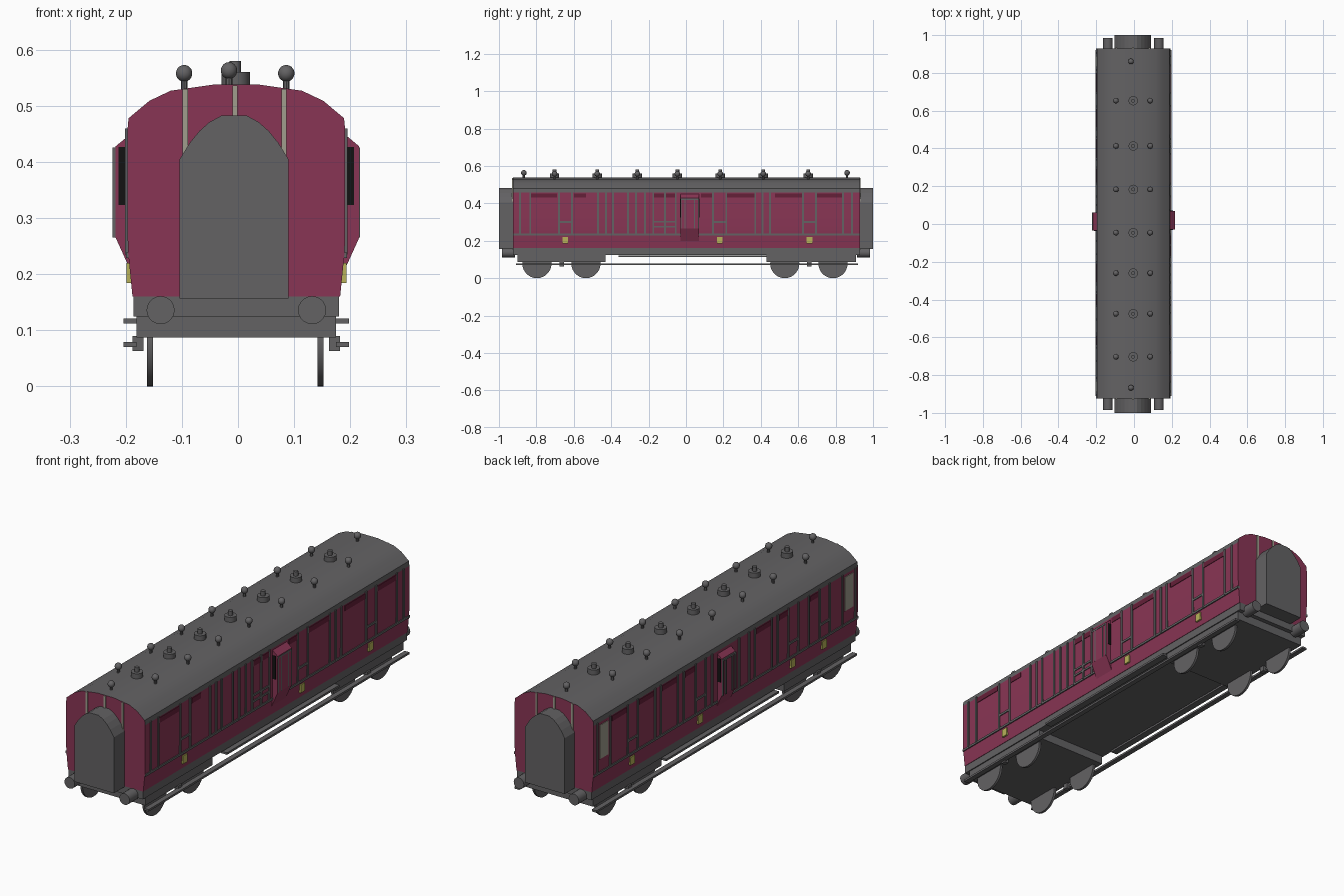
import bpy, bmesh, math
from mathutils import Matrix, Vector

if "Cube" in bpy.data.objects:
    bpy.data.objects.remove(bpy.data.objects["Cube"])

CX = -0.003      # centre line of the coach


def material(name, rgb):
    m = bpy.data.materials.new(name)
    m.diffuse_color = (*rgb, 1)
    m.use_nodes = True
    m.node_tree.nodes["Principled BSDF"].inputs["Base Color"].default_value = m.diffuse_color
    return m


GREY = material("dark grey", (0.125, 0.122, 0.126))
RED = material("crimson", (0.25, 0.036, 0.09))
DARK = material("deep crimson", (0.13, 0.014, 0.04))
CREAM = material("cream grey", (0.35, 0.34, 0.27))
BRASS = material("brass yellow", (0.48, 0.45, 0.10))
BLACK = material("black", (0.006, 0.006, 0.006))


def finish(bm, name, *mats, smooth=None):
    bmesh.ops.recalc_face_normals(bm, faces=bm.faces)
    me = bpy.data.meshes.new(name)
    bm.to_mesh(me)
    bm.free()
    for m in mats:
        me.materials.append(m)
    ob = bpy.data.objects.new(name, me)
    bpy.context.collection.objects.link(ob)
    if smooth:
        bpy.ops.object.select_all(action='DESELECT')
        ob.select_set(True)
        bpy.context.view_layer.objects.active = ob
        bpy.ops.object.shade_smooth_by_angle(angle=math.radians(smooth))
    return ob


def add_prism(bm, pts, y0, y1):
    """Closed x-z outline swept from y0 to y1."""
    a = [bm.verts.new((x, y0, z)) for x, z in pts]
    b = [bm.verts.new((x, y1, z)) for x, z in pts]
    n = len(pts)
    bm.faces.new(a)
    bm.faces.new(b[::-1])
    for i in range(n):
        bm.faces.new((a[i], b[i], b[(i + 1) % n], a[(i + 1) % n]))


def boxes(name, mat, items):
    """Boxes given as (x0, x1, y0, y1, z0, z1)."""
    bm = bmesh.new()
    for x0, x1, y0, y1, z0, z1 in items:
        add_prism(bm, [(x0, z0), (x1, z0), (x1, z1), (x0, z1)], y0, y1)
    return finish(bm, name, mat)


def add_cylinder(bm, c, r, h, axis='Z', seg=16):
    rot = {'X': Matrix.Rotation(math.pi / 2, 4, 'Y'), 'Y': Matrix.Rotation(math.pi / 2, 4, 'X'),
           'Z': Matrix()}[axis]
    bmesh.ops.create_cone(bm, cap_ends=True, segments=seg, radius1=r, radius2=r, depth=h,
                          matrix=Matrix.Translation(Vector(c)) @ rot)


def mirrored(half):
    """Right half outline to full outline about the centre line."""
    return [(CX + x, z) for x, z in half] + [(CX - x, z) for x, z in reversed(half)]


# Body shell: crimson sides and ends, grey roof above the cantrail
bm = bmesh.new()
add_prism(bm, mirrored([(0.185, 0.16), (0.189, 0.20), (0.193, 0.24), (0.194, 0.28), (0.194, 0.457),
                        (0.192, 0.478), (0.155, 0.509), (0.117, 0.527), (0.04, 0.538)]), -0.925, 0.93)
bm.normal_update()
for f in bm.faces:
    f.material_index = int(len(f.verts) == 4 and f.calc_center_median().z > 0.457)
finish(bm, "coach_body", RED, GREY, smooth=25)

# Gangways with arched top
bm = bmesh.new()
arch = [(0.097, 0.157), (0.097, 0.405), (0.079, 0.434), (0.062, 0.455), (0.044, 0.471), (0.022, 0.483)]
pts = [(x - 0.004, z) for x, z in mirrored(arch)]
add_prism(bm, pts, -1.0, -0.92)
add_prism(bm, pts, 0.925, 1.0)
finish(bm, "end_gangways", GREY)

# Cream strips on the ends
ends = [(-0.929, -0.924), (0.929, 0.934)]
boxes("end_strips", CREAM, [(x - 0.0045, x + 0.0045, a, b, 0.16, top) for a, b in ends
                            for x, top in ((-0.094, 0.53), (-0.005, 0.536), (0.082, 0.53))])

# Underframe, bogie blocks and footboards
boxes("underframe", GREY, [(CX - 0.183, CX + 0.183, -0.925, 0.93, 0.125, 0.164)])
boxes("bogie_frames", GREY, [(CX - 0.178, CX + 0.178, a, b, 0.087, 0.126)
                             for a, b in ((-0.90, -0.43), (0.43, 0.91))])


def side_box(s, x0, x1, *rest):
    return (*sorted((CX + s * x0, CX + s * x1)), *rest)


boards = []
for s in (-1, 1):
    boards.append(side_box(s, 0.178, 0.201, -0.91, 0.92, 0.070, 0.079))
    boards.append(side_box(s, 0.170, 0.201, -0.36, 0.43, 0.112, 0.121))
    boards += [side_box(s, 0.165, 0.185, y - 0.012, y + 0.012, 0.063, 0.09)
               for y in (-0.665, 0.66)]
boxes("footboards", GREY, boards)

# Wheels and buffers
bm = bmesh.new()
for y in (-0.797, -0.535, 0.528, 0.786):
    for s in (-1, 1):
        add_cylinder(bm, (CX - 0.002 + s * 0.152, y, 0.078), 0.078, 0.011, 'X', 28)
finish(bm, "wheels", GREY, smooth=30)
bm = bmesh.new()
for y in (-0.95, 0.95):
    for s in (-1, 1):
        add_cylinder(bm, (CX + s * 0.135, y, 0.136), 0.025, 0.07, 'Y', 20)
finish(bm, "buffers", GREY, smooth=30)

# Roof lamps on stalks and central ventilators
rows = (-0.703, -0.475, -0.26, -0.046, 0.183, 0.413, 0.653)
lamps = [(CX - 0.002 + s * 0.091, y, 0.558) for y in rows for s in (-1, 1)]
lamps += [(-0.016, -0.867, 0.563), (-0.016, 0.861, 0.563)]
bm = bmesh.new()
for x, y, z in lamps:
    bmesh.ops.create_uvsphere(bm, u_segments=14, v_segments=9, radius=0.015,
                              matrix=Matrix.Translation((x, y, z)))
    add_cylinder(bm, (x, y, z - 0.018), 0.006, 0.036, 'Z', 8)
finish(bm, "roof_lamps", GREY, smooth=35)
bm = bmesh.new()
for y in rows:
    add_cylinder(bm, (-0.004, y, 0.546), 0.025, 0.028, 'Z', 16)
    add_cylinder(bm, (-0.005, y, 0.565), 0.010, 0.030, 'Z', 12)
finish(bm, "roof_ventilators", GREY, smooth=35)

# Side details: y positions per side
SIDES = {
    1: dict(plates=(-0.645, 0.18, 0.66), ducket=(-0.03, 0.07),
            posts=(-0.887, -0.833, -0.47, -0.428, -0.39, -0.31, -0.267, -0.22, -0.175, -0.112, -0.055,
                   0.37, 0.41, 0.45, 0.84, 0.888),
            bars=((-0.833, -0.69), (-0.60, -0.535), (-0.17, -0.06), (0.08, 0.14), (0.22, 0.37),
                  (0.475, 0.62), (0.70, 0.84)),
            sills=((-0.175, -0.055),)),
    -1: dict(plates=(-0.69, -0.47, 0.18, 0.657), ducket=(-0.035, 0.06),
             posts=(-0.905, -0.815, -0.58, -0.36, -0.32, -0.20, -0.16, -0.09, 0.10, 0.30, 0.34, 0.46, 0.50,
                    0.815, 0.905),
             bars=((-0.64, -0.59), (-0.43, -0.37), (-0.31, -0.21), (0.22, 0.29), (0.35, 0.45),
                   (0.51, 0.61), (0.70, 0.80)),
             sills=()),
}
beads, bars, plates, windows, lavatory = [], [], [], [], []
for s, d in SIDES.items():
    # grey beading: waist rail, posts, door frames and sills
    beads.append(side_box(s, 0.185, 0.197, -0.925, 0.93, 0.229, 0.239))
    posts = list(d["posts"]) + [p + o for p in d["plates"] for o in (-0.035, 0.035)]
    beads += [side_box(s, 0.19, 0.198, y - 0.005, y + 0.005, 0.235, 0.46) for y in posts]
    beads += [side_box(s, 0.19, 0.198, p - 0.035, p + 0.035, 0.295, 0.305) for p in d["plates"]]
    for a, b in d["sills"]:
        beads += [side_box(s, 0.19, 0.198, a, b, z, z + 0.009) for z in (0.27, 0.297)]
    # dark vents over the windows, brass plates on the doors
    bars += [side_box(s, 0.19, 0.1965, a, b, 0.43, 0.453) for a, b in d["bars"]]
    plates += [side_box(s, 0.185, 0.196, p - 0.015, p + 0.015, 0.184, 0.22) for p in d["plates"]]

    # lookout bay with black end windows and beaded front
    y0, y1 = d["ducket"]
    bm = bmesh.new()
    add_prism(bm, [(CX + 0.002 + s * x, z) for x, z in
                   ((0.183, 0.19), (0.217, 0.265), (0.217, 0.428), (0.188, 0.452))], y0, y1)
    finish(bm, "lookout_bay_" + ("right" if s > 0 else "left"), RED)
    for y in (y0, y1):
        windows.append(side_box(s, 0.193, 0.210, y - 0.002, y + 0.002, 0.323, 0.427))
    beads += [side_box(s, 0.215, 0.2205, y - 0.003, y + 0.003, 0.265, 0.426)
              for y in (y0 + 0.004, y0 + 0.025, y1 - 0.025, y1 - 0.004)]
    beads.append(side_box(s, 0.215, 0.2205, y0, y1, 0.418, 0.426))

# Cream lavatory windows, left side only
for y in (-0.86, 0.86):
    lavatory.append(side_box(-1, 0.19, 0.197, y - 0.03, y + 0.03, 0.295, 0.445))

boxes("side_beading", GREY, beads)
boxes("window_vents", DARK, bars)
boxes("door_plates", BRASS, plates)
boxes("lookout_windows", BLACK, windows)
boxes("lavatory_windows", CREAM, lavatory)
